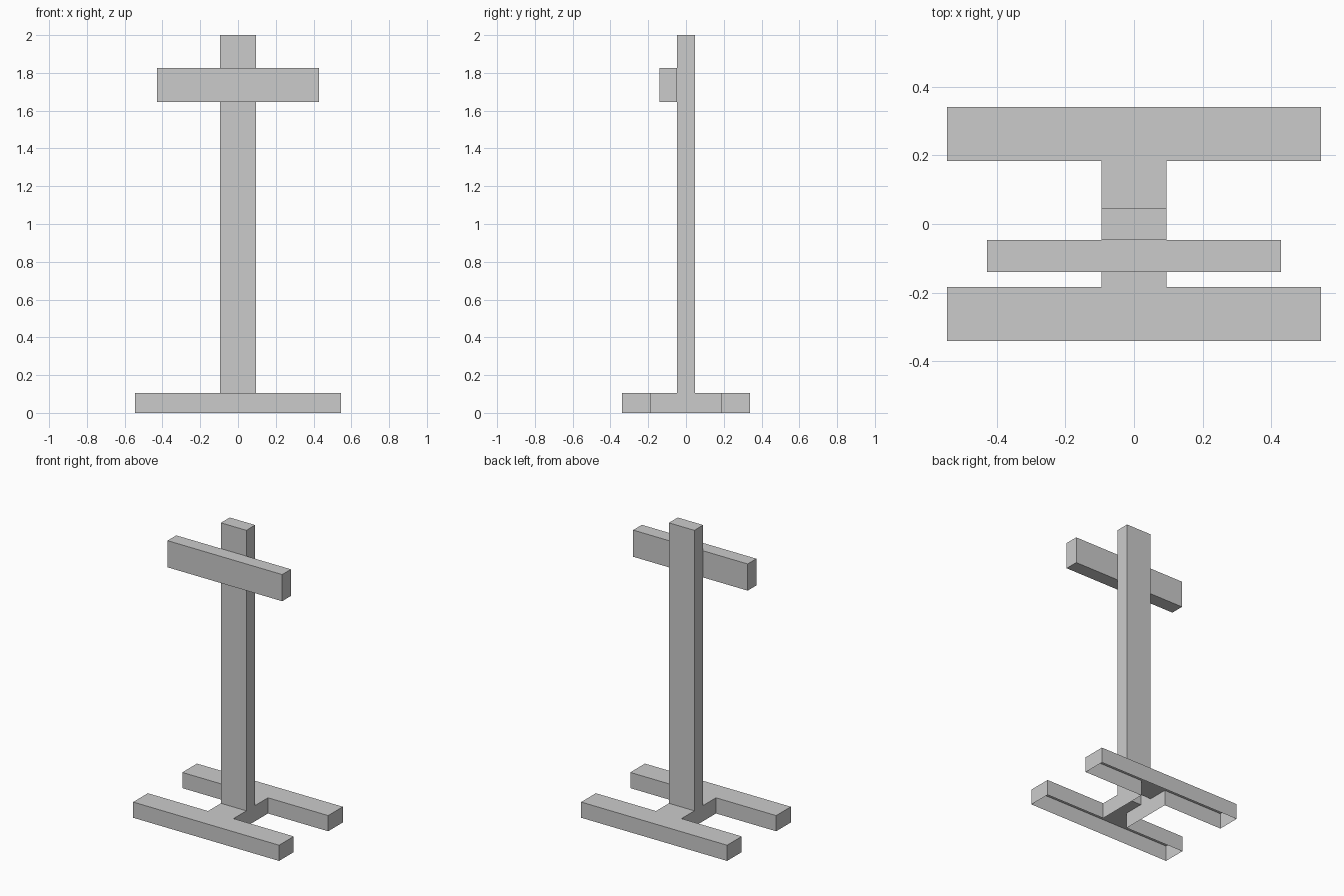
import bpy
import bmesh
from mathutils import Vector

if "Cube" in bpy.data.objects:
    bpy.data.objects.remove(bpy.data.objects["Cube"])

FOOT_H = 0.106   # height of the feet
TOP = 2.0        # top of the post
XS = [-0.545, -0.095, 0.095, 0.545]
YS = [-0.34, -0.184, -0.047, 0.047, 0.184, 0.34]


def make_object(name, bm):
    bmesh.ops.recalc_face_normals(bm, faces=bm.faces[:])
    mesh = bpy.data.meshes.new(name)
    bm.to_mesh(mesh)
    bm.free()
    obj = bpy.data.objects.new(name, mesh)
    bpy.context.collection.objects.link(obj)
    return obj


def extrude_up(bm, faces, height):
    result = bmesh.ops.extrude_face_region(bm, geom=faces)
    verts = [g for g in result["geom"] if isinstance(g, bmesh.types.BMVert)]
    bmesh.ops.translate(bm, verts=verts, vec=Vector((0, 0, height)))


def delete_caps(bm, test):
    caps = [f for f in bm.faces
            if max(v.co.z for v in f.verts) - min(v.co.z for v in f.verts) < 1e-5
            and test(f.calc_center_median())]
    bmesh.ops.delete(bm, geom=caps, context='FACES')


# H-shaped base with the post drawn up from its middle: a shell open underneath
bm = bmesh.new()
grid = [[bm.verts.new((x, y, 0)) for y in YS] for x in XS]
for i in range(3):
    for j in range(5):
        if i == 1 or j in (0, 4):
            bm.faces.new((grid[i][j], grid[i + 1][j],
                          grid[i + 1][j + 1], grid[i][j + 1]))
bmesh.ops.delete(bm, geom=[v for v in bm.verts if not v.link_faces], context='VERTS')
extrude_up(bm, bm.faces[:], FOOT_H)
delete_caps(bm, lambda c: c.z < 0.01)
post_cell = [f for f in bm.faces
             if (f.calc_center_median() - Vector((0, 0, FOOT_H))).length < 0.01]
extrude_up(bm, post_cell, TOP - FOOT_H)
delete_caps(bm, lambda c: (c - Vector((0, 0, FOOT_H))).length < 0.01)
make_object("base_and_post", bm)

# Crossbar fixed to the front of the post
bm = bmesh.new()
bmesh.ops.create_cube(bm, size=1)
bmesh.ops.scale(bm, verts=bm.verts[:], vec=(0.856, 0.093, 0.18))
bmesh.ops.translate(bm, verts=bm.verts[:], vec=(0, -0.0935, 1.736))
make_object("crossbar", bm)
